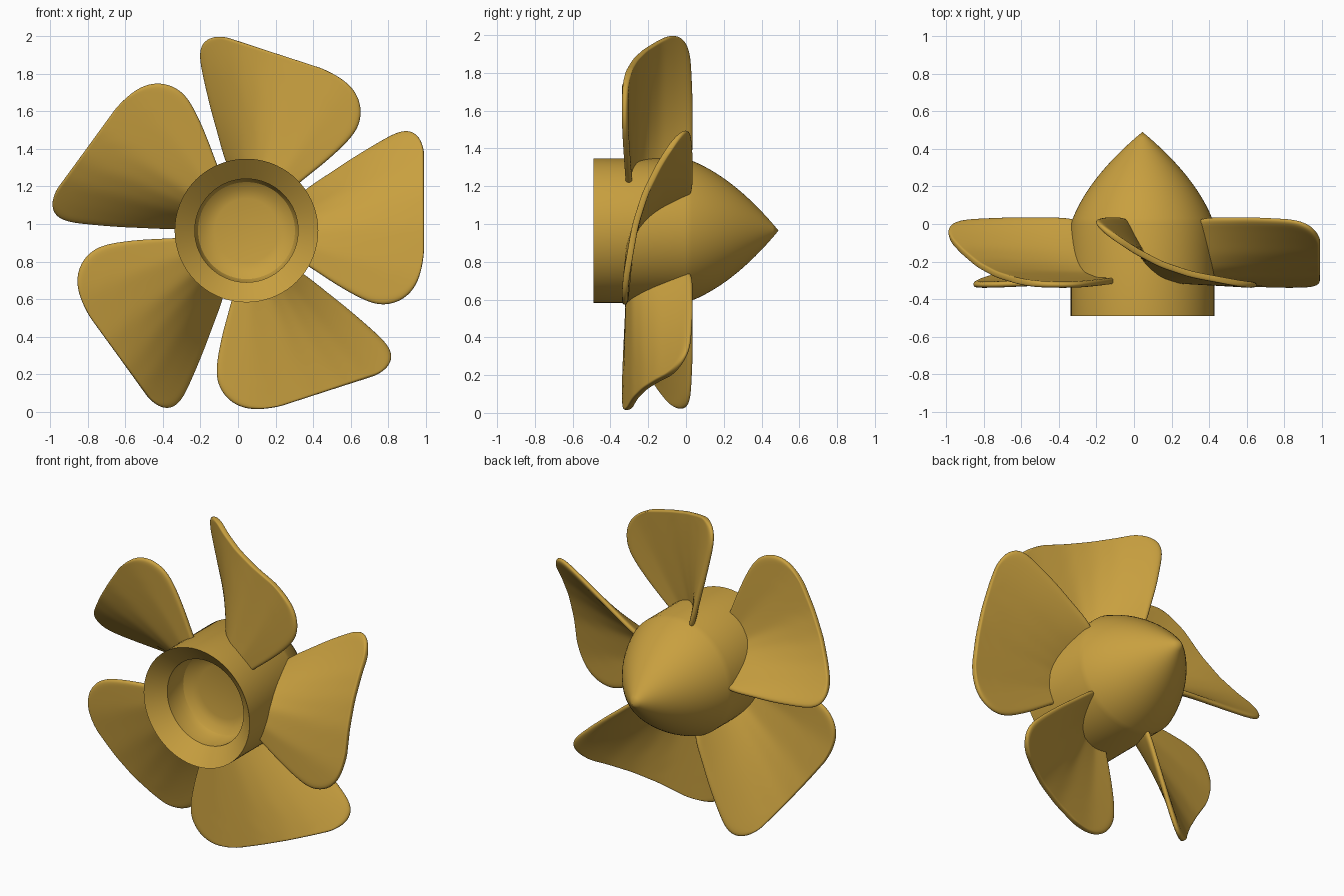
import bpy, bmesh, math

if "Cube" in bpy.data.objects:
    bpy.data.objects.remove(bpy.data.objects["Cube"])

CX, CZ = 0.045, 0.965      # hub axis runs along y through this point
R = 0.382                  # hub radius

brass = bpy.data.materials.new("brass")
brass.diffuse_color = (0.58, 0.35, 0.05, 1)
brass.use_nodes = True
brass.node_tree.nodes["Principled BSDF"].inputs["Base Color"].default_value = brass.diffuse_color


def lerp(table, v, col=1):
    """Piecewise linear lookup in rows sorted by their first value."""
    v = min(max(v, table[0][0]), table[-1][0])
    for a, b in zip(table, table[1:]):
        if v <= b[0]:
            return a[col] + (b[col] - a[col]) * (v - a[0]) / (b[0] - a[0])


def finish(bm, name):
    bmesh.ops.recalc_face_normals(bm, faces=bm.faces)
    for f in bm.faces:
        f.smooth = True
    me = bpy.data.meshes.new(name)
    bm.to_mesh(me)
    bm.free()
    me.materials.append(brass)
    return me


def add(me, name):
    ob = bpy.data.objects.new(name, me)
    ob.location = (CX, 0, CZ)
    bpy.context.collection.objects.link(ob)
    return ob


# Hub: lathe profile (radius, y) from recessed socket floor to nose tip
profile = [(0, -0.22), (0.17, -0.22), (0.22, -0.232), (0.258, -0.26), (0.275, -0.30),
           (0.275, -0.40), (R, -0.49), (R, 0)]
for i in range(1, 17):
    t = i / 16
    profile.append((R * (1 - t) * (1 + 0.55 * t), 0.49 * t))
bm = bmesh.new()
vs = [bm.verts.new((r, y, 0)) for r, y in profile]
es = [bm.edges.new(p) for p in zip(vs, vs[1:])]
bmesh.ops.spin(bm, geom=vs + es, cent=(0, 0, 0), axis=(0, 1, 0),
               angle=math.tau, steps=72, use_duplicate=False)
bmesh.ops.remove_doubles(bm, verts=bm.verts, dist=1e-4)
hub = add(finish(bm, "hub"), "hub")
bpy.context.view_layer.objects.active = hub
hub.select_set(True)
bpy.ops.object.shade_smooth_by_angle(angle=math.radians(25))

# Blade outline: distance from axis, leading side, trailing side
outline = [(0.27, 0.18, -0.165), (0.345, 0.235, -0.20), (0.455, 0.308, -0.275),
           (0.555, 0.378, -0.335), (0.65, 0.437, -0.383), (0.725, 0.482, -0.40),
           (0.80, 0.523, -0.385), (0.86, 0.535, -0.348), (0.905, 0.515, -0.29),
           (0.932, 0.475, -0.21), (0.945, 0.42, -0.12)]
# Blade pitch: angle around the axis, depth
pitch = [(-32, -0.34), (-15, -0.318), (2, -0.268), (12, -0.215),
         (20, -0.145), (27, -0.06), (35, 0.045)]

bm = bmesh.new()
COLS = 16
rows = []
for k, (x, top, bot) in enumerate(outline):
    row = []
    for j in range(COLS + 1):
        z = bot + (top - bot) * j / COLS
        px = math.sqrt(0.33 ** 2 - z * z) if k == 0 else x
        if k == 1:
            px = max(px, math.sqrt(max(0, 0.375 ** 2 - z * z)))
        ang = math.degrees(math.atan2(z, px))
        y = lerp(pitch, ang)
        y += 0.035 * (0.94 - px) / 0.6 * min(max(-ang / 31, 0), 1)
        row.append(bm.verts.new((px, y, z)))
    rows.append(row)
for a, b in zip(rows, rows[1:]):
    for j in range(COLS):
        bm.faces.new((a[j], a[j + 1], b[j + 1], b[j]))
blade_mesh = finish(bm, "blade")

# Five blades around the hub
for i in range(5):
    blade = add(blade_mesh, f"blade_{i + 1}")
    blade.rotation_euler = (0, -i * math.tau / 5, 0)
    sol = blade.modifiers.new("thickness", 'SOLIDIFY')
    sol.thickness = 0.034
    sol.offset = 0
    sub = blade.modifiers.new("rounding", 'SUBSURF')
    sub.levels = sub.render_levels = 2
